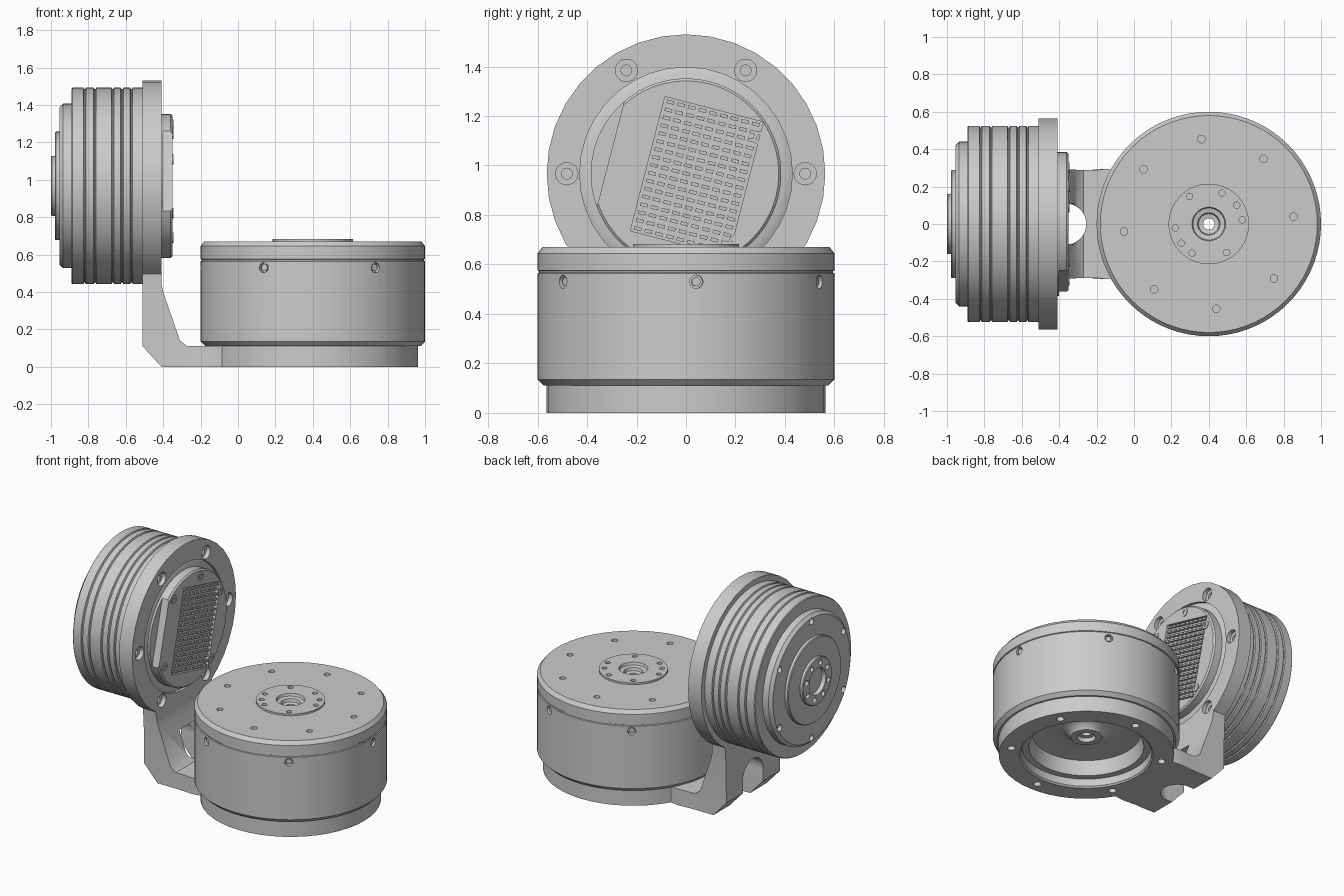
import bpy, bmesh, math
from mathutils import Matrix

if "Cube" in bpy.data.objects:
    bpy.data.objects.remove(bpy.data.objects["Cube"])

T = Matrix.Translation
RY = Matrix.Rotation(math.pi / 2, 4, 'Y')
M1 = T((0.4, 0, 0))                                   # lower motor axis: z
ZC = 0.967
M2 = T((0, 0, ZC)) @ Matrix(((0, 0, 1, 0), (1, 0, 0, 0), (0, 1, 0, 0), (0, 0, 0, 1)))  # local z -> world x


def make(name, bm, m=Matrix(), recalc=True):
    if recalc:
        bmesh.ops.recalc_face_normals(bm, faces=bm.faces)
    bm.transform(m)
    me = bpy.data.meshes.new(name)
    bm.to_mesh(me)
    bm.free()
    ob = bpy.data.objects.new(name, me)
    bpy.context.collection.objects.link(ob)
    return ob


def lathe(name, prof, m, seg=64):
    """Revolve a closed (radius, height) profile about local z."""
    bm = bmesh.new()
    rings = [[bm.verts.new((r * math.cos(a), r * math.sin(a), h))
              for a in (2 * math.pi * i / seg for i in range(seg))] if r > 0
             else [bm.verts.new((0, 0, h))] * seg for r, h in prof]
    for k, a in enumerate(rings):
        b = rings[(k + 1) % len(rings)]
        for i in range(seg):
            j = (i + 1) % seg
            vs = list(dict.fromkeys((a[i], a[j], b[j], b[i])))
            if len(vs) > 2:
                bm.faces.new(vs)
    return make(name, bm, m)


def cyls(items, m=Matrix(), seg=16, name="cutter"):
    """Several cylinders in one object: (matrix, radius, depth)."""
    bm = bmesh.new()
    for mat, r, d in items:
        bmesh.ops.create_cone(bm, cap_ends=True, segments=seg, radius1=r, radius2=r, depth=d, matrix=mat)
    return make(name, bm, m, False)


def boxes(items, m=Matrix(), name="cutter"):
    """Several boxes in one object: (centre, size)."""
    bm = bmesh.new()
    for c, s in items:
        bmesh.ops.create_cube(bm, size=1, matrix=T(c) @ Matrix.Diagonal((*s, 1)))
    return make(name, bm, m, False)


def boolean(ob, tool, op='DIFFERENCE'):
    tool.hide_render = True
    mod = ob.modifiers.new("bool", 'BOOLEAN')
    mod.operation, mod.object, mod.solver = op, tool, 'EXACT'
    bpy.context.view_layer.objects.active = ob
    bpy.ops.object.modifier_apply(modifier=mod.name)
    bpy.data.objects.remove(tool)


def ring(angles, r, h):
    return [T((r * math.cos(math.radians(a)), r * math.sin(math.radians(a)), h)) for a in angles]


# Bracket rings with bolt holes
bracket = lathe("bracket", [(.43, 0), (.563, 0), (.563, .11), (.42, .11), (.42, .01)], M1, 48)
boolean(bracket, cyls([(p, 0.025, 0.08) for p in ring(range(30, 390, 60), 0.49, 0)], M1))
upright = lathe("upright", [(.43, -.51), (.563, -.51), (.563, -.41), (.43, -.41)], M2, 36)
six = range(0, 360, 60)
boolean(upright, cyls([(p, 0.045, 0.06) for p in ring(six, 0.482, -0.41)], M2, 24))
boolean(upright, cyls([(p, 0.022, 0.3) for p in ring(six, 0.482, -0.41)], M2))

# Waisted, bent neck between the rings, with an arched opening
outer = [(-.51, .50), (-.51, .45), (-.51, .38), (-.51, .11), (-.41, 0), (-.25, 0), (-.15, 0), (-.08, 0)]
inner = [(-.41, .50), (-.41, .45), (-.40, .40), (-.31, .14), (-.27, .11), (-.2, .11), (-.15, .11), (-.08, .11)]
width = [.305, .30, .295, .29, .288, .288, .295, .285]
bm = bmesh.new()
secs = [[bm.verts.new(p) for p in ((o[0], -w, o[1]), (o[0], w, o[1]), (i[0], w, i[1]), (i[0], -w, i[1]))]
        for o, i, w in zip(outer, inner, width)]
for a, b in zip(secs, secs[1:]):
    for k in range(4):
        bm.faces.new((a[k], a[(k + 1) % 4], b[(k + 1) % 4], b[k]))
bm.faces.new(secs[0])
bm.faces.new(secs[-1])
bmesh.ops.triangulate(bm, faces=bm.faces[:])
neck = make("neck", bm)
boolean(neck, boxes([((-0.4825, 0, 0.05), (0.235, 0.218, 0.3))]))
boolean(neck, cyls([(T((-0.365, 0, 0.1)), 0.11, 0.42)], seg=32))
boolean(neck, cyls([(T((-0.45, 0, 0.195)) @ RY, 0.1105, 0.3)], seg=32))
# keep the neck clear of the motor bores
boolean(neck, cyls([(T((0, 0, -0.46)), 0.45, 0.3)], M2, 64))
boolean(bracket, upright, 'UNION')
boolean(bracket, neck, 'UNION')

# Lower motor with stepped underside and through bore
lower = lathe("lower_motor", [
    (.03, .16), (.06, .16), (.06, .13), (.10, .13), (.12, .16), (.17, .18), (.30, .16), (.35, .16),
    (.37, .06), (.415, .06), (.415, .11), (.575, .11), (.6, .135), (.6, .564), (.594, .567),
    (.594, .573), (.6, .576), (.6, .645), (.58, .67), (.215, .67), (.215, .682), (.09, .682),
    (.085, .665), (.06, .66), (.055, .64), (.03, .635)], M1, 72)
boolean(lower, cyls([(p, 0.02, 0.05) for p in ring(range(5, 365, 45), 0.455, 0.67)], M1))
hub_angles = (125, 67, 34, 7, -58, -120, -145, -173)
boolean(lower, cyls([(p, 0.017, 0.04) for p in ring(hub_angles, 0.18, 0.682)], M1))
side = [Matrix.Rotation(math.radians(a), 4, 'Z') for a in range(4, 364, 60)]
boolean(lower, cyls([(r @ T((0.6, 0, 0.53)) @ RY, 0.027, 0.06) for r in side], M1))
cyls([(r @ T((0.575, 0, 0.53)) @ RY, 0.018, 0.03) for r in side], M1, 12, "side_screws")

# Upper motor with grooved barrel and stepped hub
prof = [(0, -.97), (.09, -.97), (.09, -1), (.155, -1), (.16, -.995), (.16, -.978), (.285, -.978),
        (.29, -.973), (.29, -.955), (.42, -.955), (.44, -.935), (.44, -.89), (.52, -.89), (.525, -.885)]
for x in (-.82, -.765, -.67, -.62, -.57):
    prof += [(.525, x - .007), (.517, x - .003), (.517, x + .003), (.525, x + .007)]
prof += [(.525, -.51), (.43, -.51), (.43, -.43), (.40, -.415), (0, -.415)]
upper = lathe("upper_motor", prof, M2, 72)
boolean(upper, cyls([(p, 0.018, 0.04) for p in ring(range(15, 375, 45), 0.122, -1.0)], M2))
boolean(upper, cyls([(p, 0.022, 0.05) for p in ring(range(30, 390, 60), 0.40, -0.955)], M2))

# Electronics cover with a clipped edge and a recessed, tilted pin field
MT = M2 @ Matrix.Rotation(math.radians(-14.5), 4, 'Z')
cover = lathe("electronics_cover", [(0, -.43), (.385, -.43), (.385, -.36), (.375, -.35), (0, -.35)], MT)
boolean(cover, boxes([((-0.515, 0, -0.35), (0.4, 1, 0.1))], MT))
boolean(cover, boxes([((0.045, 0, -0.35), (0.41, 0.56, 0.04))], MT))
pins = []
for i in range(9):
    for j in range(17):
        u, v = -0.133 + i * 0.0445, -0.264 + j * 0.033
        if math.hypot(u, v) < 0.355:
            pins.append(((u, v, -0.363), (0.031, 0.014, 0.024)))
boxes(pins, MT, "heat_pins")
for n, (y, z) in enumerate(((.09, 1.295), (.3, 1.11), (.2, .69), (-.3, .82), (-.2, 1.245))):
    lathe(f"cover_screw_{n + 1}", [(0, -.40), (.028, -.40), (.028, -.345), (.014, -.345), (.014, -.36), (0, -.36)],
          M2 @ T((y, z - ZC, 0)), 20)

# Smooth shading with sharp edges kept
for ob in bpy.context.collection.objects:
    ob.select_set(True)
bpy.context.view_layer.objects.active = bracket
bpy.ops.object.shade_smooth_by_angle(angle=math.radians(35))
